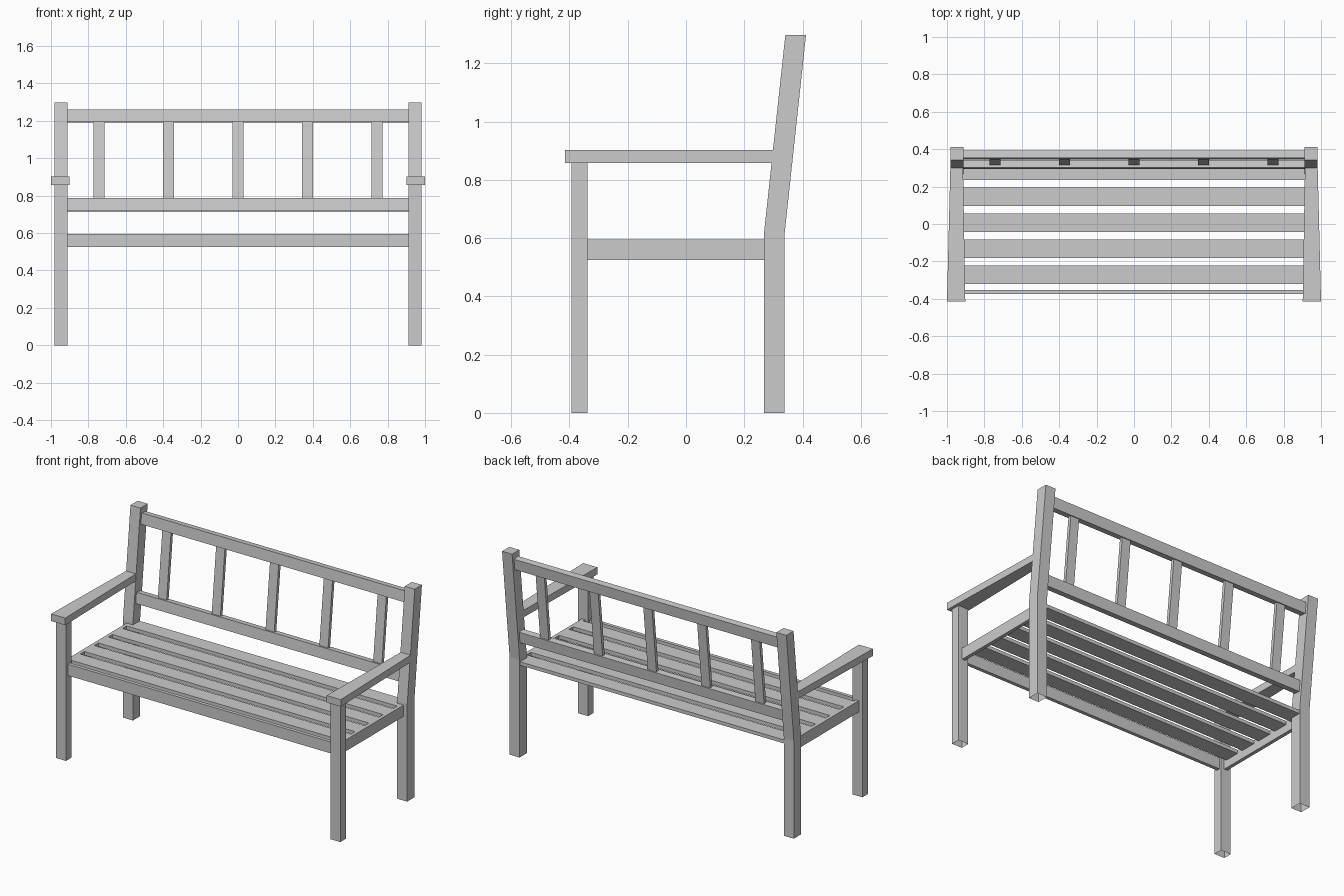
import bpy, bmesh, math
from mathutils import Matrix

if "Cube" in bpy.data.objects:
    bpy.data.objects.remove(bpy.data.objects["Cube"])

KINK, TOP = 0.61, 1.297             # back post: bend height and top
SLOPE = 0.074 / (TOP - KINK)        # backward lean of the backrest
LEAN = math.atan(SLOPE)


def add_object(name, bm):
    bmesh.ops.recalc_face_normals(bm, faces=bm.faces)
    me = bpy.data.meshes.new(name)
    bm.to_mesh(me)
    bm.free()
    ob = bpy.data.objects.new(name, me)
    bpy.context.collection.objects.link(ob)
    return ob


def mirror_x(ob):
    m = ob.modifiers.new("mirror", 'MIRROR')
    m.use_axis = (True, False, False)
    m.use_mirror_merge = False


def box(name, x, y, z, tilt=0.0, open_bottom=False):
    """Box from (min, max) ranges, optionally leaned back about its centre."""
    r = (x, y, z)
    centre = Matrix.Translation([(a + b) / 2 for a, b in r])
    size = Matrix.Diagonal([b - a for a, b in r] + [1])
    bm = bmesh.new()
    bmesh.ops.create_cube(bm, size=1, matrix=centre @ Matrix.Rotation(-tilt, 4, 'X') @ size)
    ob_bottom = [f for f in bm.faces if f.calc_center_median().z < z[0] + 0.001]
    if open_bottom:
        bmesh.ops.delete(bm, geom=ob_bottom, context='FACES_ONLY')
    return add_object(name, bm)


def prism(name, points, vec, open_bottom=False):
    """Extrude a flat outline along a vector."""
    bm = bmesh.new()
    face = bm.faces.new([bm.verts.new(p) for p in points])
    ext = bmesh.ops.extrude_face_region(bm, geom=[face], use_keep_orig=True)
    verts = [g for g in ext['geom'] if isinstance(g, bmesh.types.BMVert)]
    bmesh.ops.translate(bm, verts=verts, vec=vec)
    if open_bottom:
        low = [f for f in bm.faces if all(v.co.z < 0.001 for v in f.verts)]
        bmesh.ops.delete(bm, geom=low, context='FACES_ONLY')
    return add_object(name, bm)


def back_y(z):
    """Centre line of the leaning back at height z."""
    return 0.3025 + SLOPE * (z - KINK)


# Front legs (hollow underneath)
mirror_x(box("front_leg", (0.912, 0.981), (-0.393, -0.338), (0, 0.86), open_bottom=True))

# Bent back posts
outline = [(0.267, 0), (0.338, 0), (0.338, KINK), (0.412, TOP), (0.341, TOP), (0.267, KINK)]
mirror_x(prism("back_post", [(0.912, y, z) for y, z in outline], (0.069, 0, 0), open_bottom=True))

# Tapered armrests
plan = [(0.902, -0.415), (1.0, -0.415), (0.982, 0.302), (0.914, 0.302)]
mirror_x(prism("armrest", [(x, y, 0.858) for x, y in plan], (0, 0, 0.044)))

# Seat frame
box("front_seat_rail", (-0.914, 0.914), (-0.374, -0.352), (0.525, 0.596))
mirror_x(box("side_seat_rail", (0.934, 0.956), (-0.34, 0.27), (0.525, 0.596)))

# Seat slats
for i in range(5):
    y = -0.271 + 0.139 * i
    box(f"seat_slat_{i + 1}", (-0.935, 0.935), (y - 0.049, y + 0.049), (0.574, 0.596))

# Backrest rails
for name, z in (("lower_back_rail", 0.751), ("top_back_rail", 1.226)):
    y = back_y(z)
    box(name, (-0.914, 0.914), (y - 0.02, y + 0.02), (z - 0.034, z + 0.034), LEAN)

# Upright backrest slats
y = back_y(0.99) + 0.003
for i in range(5):
    x = 0.3715 * (i - 2)
    box(f"back_slat_{i + 1}", (x - 0.03, x + 0.03), (y - 0.01, y + 0.01), (0.78, 1.2), LEAN)
